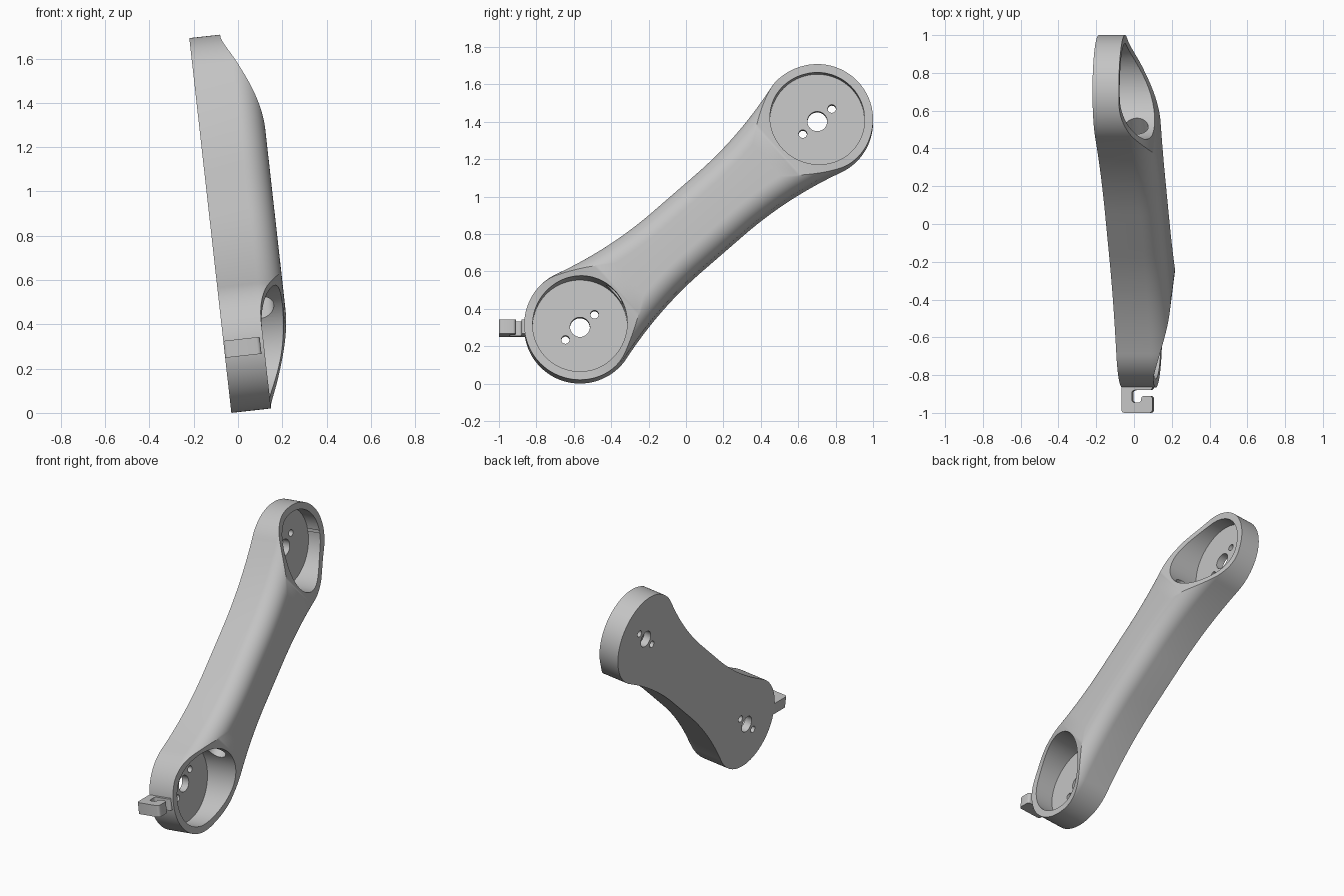
import bpy, bmesh
from math import sin, cos, asin, pi, radians, sqrt
from mathutils import Matrix, Vector

cube = bpy.data.objects.get("Cube")
if cube:
    bpy.data.objects.remove(cube)

# Local frame: X = thickness from the flat back, Y = sideways, Z = height
FRAME = Matrix.Translation((-0.03, 0, 0)) @ Matrix.Rotation(radians(-6.4), 4, 'Y')
LOW, HIGH = Vector((0, -0.567, 0.298)), Vector((0, 0.702, 1.405))
R = 0.298
LENGTH = (HIGH - LOW).length
ALONG = (HIGH - LOW).normalized()
ACROSS = Vector((0, -ALONG.z, ALONG.y))
TOP = 0.295
FILLET = 0.113

grey = bpy.data.materials.new("light grey")
grey.use_nodes = True
grey.diffuse_color = (0.55, 0.55, 0.55, 1)
grey.node_tree.nodes["Principled BSDF"].inputs["Base Color"].default_value = (0.55, 0.55, 0.55, 1)


def make_object(name, bm):
    bmesh.ops.recalc_face_normals(bm, faces=bm.faces)
    mesh = bpy.data.meshes.new(name)
    bm.to_mesh(mesh)
    bm.free()
    mesh.materials.append(grey)
    obj = bpy.data.objects.new(name, mesh)
    obj.matrix_world = FRAME
    bpy.context.collection.objects.link(obj)
    return obj


def shade(obj):
    bpy.ops.object.select_all(action='DESELECT')
    obj.select_set(True)
    bpy.context.view_layer.objects.active = obj
    bpy.ops.object.shade_smooth_by_angle(angle=radians(30))


def smoothstep(u):
    u = max(0, min(1, u))
    return u * u * (3 - 2 * u)


def half_width(d):
    # Round end that flows into a straight, narrower waist
    if d < 0.08:
        return sqrt(max(0, R * R - d * d))
    return 0.2 + 0.087 * max(0, 1 - (d - 0.08) / 0.61) ** 2


def section(s):
    # Rounded bar section, cut off level where the top slopes down to a joint
    low_end = s < LENGTH / 2
    d = s if low_end else LENGTH - s
    rim, shift = (0.18, 0.15) if low_end else (0.14, 0.14)
    h = half_width(d)
    t = rim + (TOP - rim) * smoothstep((d + shift) / 0.5)
    end = asin(max(0, min(1, (t - TOP + FILLET) / FILLET)))
    side = [(0, h)]
    for i in range(13):
        a = end * i / 12
        side.append((min(t, TOP - FILLET + FILLET * sin(a)),
                     max(0, h - FILLET + FILLET * cos(a))))
    return side + [(w, -q) for w, q in reversed(side)]


# Arm body: lofted sections along the link
cap = [-R * cos(i / 28 * pi / 2) for i in range(29)]
blend = [0.015 * i for i in range(1, 32)]
half = cap + blend
middle = [0.465 + (LENGTH - 0.93) * i / 16 for i in range(1, 16)]
stations = half + middle + [LENGTH - d for d in reversed(half)]
bm = bmesh.new()
rings = []
for s in stations:
    rings.append([bm.verts.new(LOW + ALONG * s + ACROSS * q + Vector((w, 0, 0)))
                  for w, q in section(s)])
for a, b in zip(rings, rings[1:]):
    for i in range(len(a)):
        j = (i + 1) % len(a)
        bm.faces.new((a[i], a[j], b[j], b[i]))
bmesh.ops.remove_doubles(bm, verts=bm.verts, dist=0.0001)
arm = make_object("arm_body", bm)


def cutter(name, start, end, radius, segments):
    axis = end - start
    place = (Matrix.Translation((start + end) / 2)
             @ axis.to_track_quat('Z', 'Y').to_matrix().to_4x4())
    bm = bmesh.new()
    bmesh.ops.create_cone(bm, cap_ends=True, segments=segments, radius1=radius,
                          radius2=radius, depth=axis.length, matrix=place)
    obj = make_object(name, bm)
    obj.hide_render = True
    return obj


# Joint pockets, bolt holes and the cable tunnel
X = Vector((1, 0, 0))
cutters = []
for label, c in (("lower", LOW), ("upper", HIGH)):
    cutters.append(cutter(label + "_pocket", c + X * 0.05, c + X * 0.5, 0.253, 96))
    for k, radius in ((0, 0.053), (0.103, 0.022), (-0.103, 0.022)):
        p = c + ALONG * k
        cutters.append(cutter(label + "_hole", p - X * 0.1, p + X * 0.15, radius, 32))
cutters.append(cutter("cable_tunnel", LOW + ALONG * 0.2 + X * 0.18,
                      HIGH - ALONG * 0.2 + X * 0.18, 0.065, 32))

bpy.context.view_layer.objects.active = arm
for c in cutters:
    mod = arm.modifiers.new(c.name, 'BOOLEAN')
    mod.operation = 'DIFFERENCE'
    mod.solver = 'EXACT'
    mod.object = c
    bpy.ops.object.modifier_apply(modifier=mod.name)
for c in cutters:
    bpy.data.objects.remove(c)
shade(arm)

# Cable hook on the lower end
profile = [(0, -0.84), (0, -1), (0.165, -1), (0.165, -0.91), (0.105, -0.91),
           (0.105, -0.945), (0.055, -0.945), (0.055, -0.88), (0.165, -0.88), (0.165, -0.84)]
bm = bmesh.new()
face = bm.faces.new([bm.verts.new((w, y, 0.25)) for w, y in profile])
up = bmesh.ops.extrude_face_region(bm, geom=[face])["geom"]
bmesh.ops.translate(bm, vec=(0, 0, 0.077),
                    verts=[v for v in up if isinstance(v, bmesh.types.BMVert)])
corners = [e for e in bm.edges if abs(e.verts[0].co.z - e.verts[1].co.z) > 0.05
           and e.verts[0].co.y < -0.87]
bmesh.ops.bevel(bm, geom=corners, offset=0.016, segments=4, profile=0.5, affect='EDGES')
shade(make_object("cable_hook", bm))
